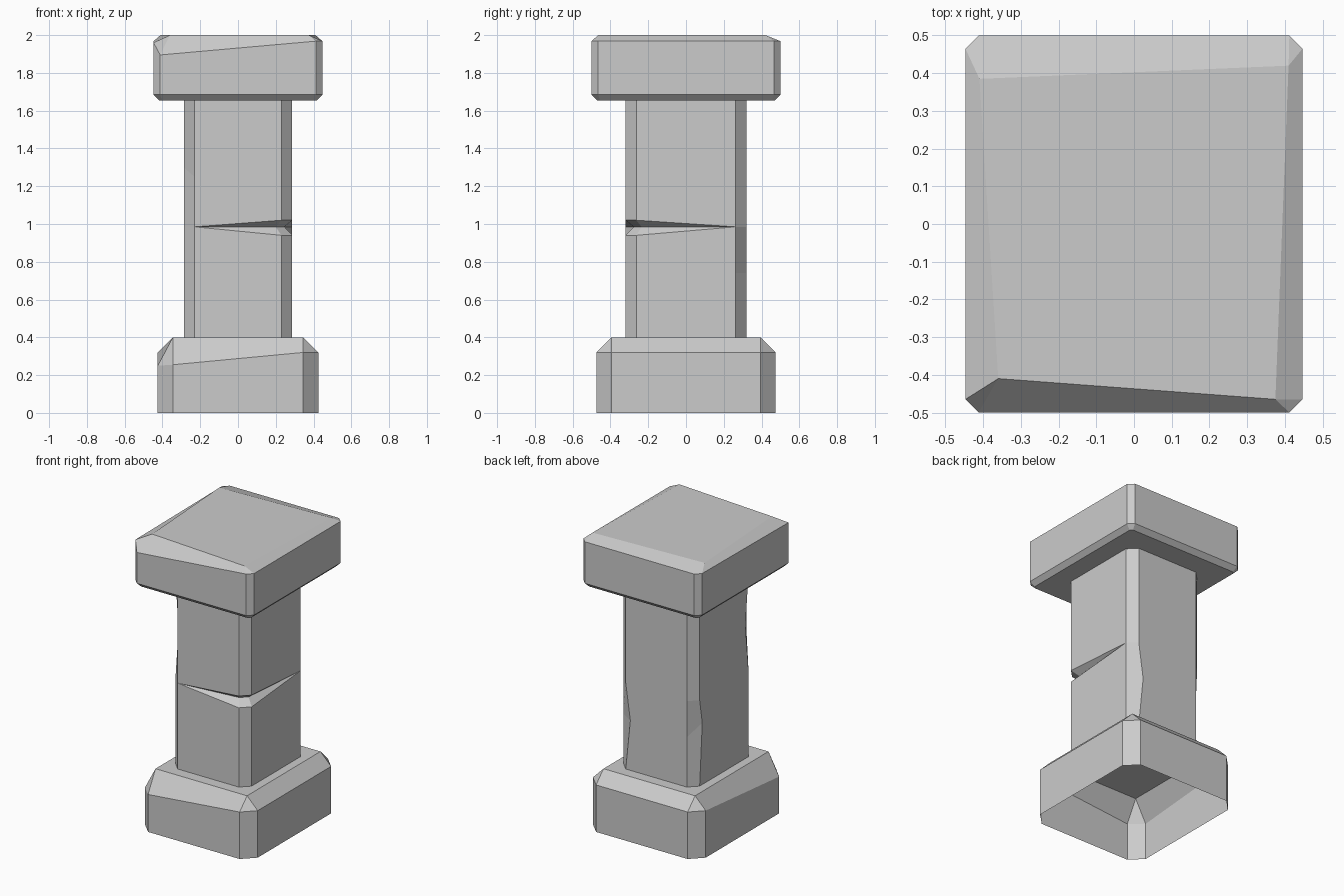
import bpy
import bmesh

if "Cube" in bpy.data.objects:
    bpy.data.objects.remove(bpy.data.objects["Cube"], do_unlink=True)

stone = bpy.data.materials.new("grey_stone")
stone.use_nodes = True
grey = (0.6, 0.6, 0.6, 1)
stone.diffuse_color = grey
stone.node_tree.nodes["Principled BSDF"].inputs["Base Color"].default_value = grey


def ring(x, y, cut, z, moved=None):
    """Rectangle with cut corners, from front right edge round; moved replaces single corners."""
    a, b = x - cut, y - cut
    pts = [(-a, -y, z), (a, -y, z), (x, -b, z), (x, b, z),
           (a, y, z), (-a, y, z), (-x, b, z), (-x, -b, z)]
    for i, p in (moved or {}).items():
        pts[i] = p
    return pts


def corner_ring(corners, z):
    """Four sharp corners, each doubled so it joins a cut corner below."""
    fl, fr, br, bl = [(x, y, z) for x, y in corners]
    return [fl, fr, fr, br, br, bl, bl, fl]


def loft(name, rings, bottom=False, top=False):
    bm = bmesh.new()
    loops = [[bm.verts.new(p) for p in r] for r in rings]
    for low, high in zip(loops, loops[1:]):
        for i in range(len(low)):
            j = (i + 1) % len(low)
            bm.faces.new((low[i], low[j], high[j], high[i]))
    if bottom:
        bm.faces.new(loops[0][::-1])
    if top:
        bm.faces.new(loops[-1])
    bmesh.ops.remove_doubles(bm, verts=bm.verts, dist=0.0005)
    mesh = bpy.data.meshes.new(name)
    bm.to_mesh(mesh)
    bm.free()
    mesh.materials.append(stone)
    obj = bpy.data.objects.new(name, mesh)
    bpy.context.collection.objects.link(obj)


# Base plinth, open underneath, with one worn front corner
bx, by, bc = 0.425, 0.475, 0.08
tx, ty = bx - bc, by - bc
loft("base_plinth", [
    ring(bx, by, bc, 0),
    ring(bx, by, bc, 0.32, {0: (-tx, -by, 0.255), 7: (-bx, -ty, 0.25)}),
    corner_ring([(-tx, -ty), (tx, -ty), (tx, ty), (-tx, ty)], 0.4),
], top=True)

# Shaft with chipped edges and a crack round the front left corner
sx, sy, sc = 0.287, 0.32, 0.057
ax, ay = sx - sc, sy - sc
mid = 0.985
lower_lip = {1: (ax, -sy, 0.94), 2: (sx, -ay, 0.94)}
upper_lip = {1: (ax, -sy, 1.02), 2: (sx, -ay, 1.02)}
crack = {1: (0.2, -0.275, mid), 2: (0.245, -0.235, mid)}
loft("shaft", [
    ring(sx, sy, sc, 0.4),
    ring(sx, sy, sc, 0.74, {4: (0.195, sy, 0.74), 6: (-sx, 0.235, 0.82)}),
    ring(sx, sy, sc, mid, lower_lip),
    ring(sx, sy, sc, mid, crack),
    ring(sx, sy, sc, mid, upper_lip),
    ring(sx, sy, sc, 1.25, {7: (-sx, -0.23, 1.3)}),
    ring(sx, sy, sc, 1.66),
])

# Cap block with an unevenly worn top
cx, cy, cc = 0.447, 0.5, 0.035
loft("cap_block", [
    ring(cx - 0.03, cy - 0.03, 0.015, 1.655),
    ring(cx, cy, cc, 1.685),
    ring(cx, cy, cc, 1.968, {0: (cc - cx, -cy, 1.895), 7: (-cx, cc - cy, 1.96)}),
    corner_ring([(-0.36, -0.41), (0.375, -0.465), (0.41, 0.42), (-0.41, 0.385)], 2),
], bottom=True, top=True)
